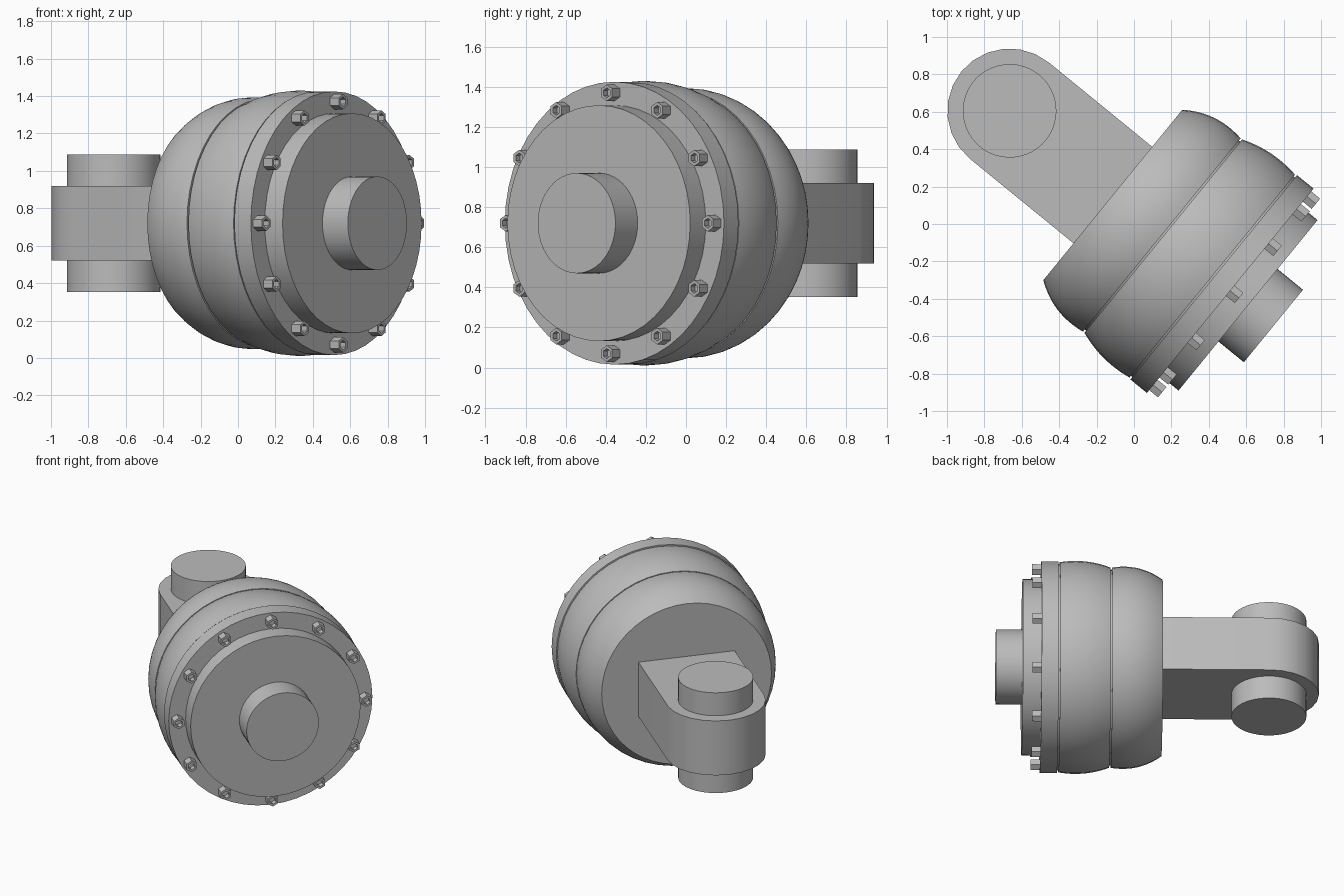
import bpy
import bmesh
from math import sin, cos, pi, radians
from mathutils import Matrix, Vector

cube = bpy.data.objects.get("Cube")
if cube:
    bpy.data.objects.remove(cube, do_unlink=True)

steel = bpy.data.materials.new("grey steel")
steel.use_nodes = True
GREY = (0.5, 0.5, 0.5, 1)
steel.diffuse_color = GREY
steel.node_tree.nodes["Principled BSDF"].inputs["Base Color"].default_value = GREY

# Assembly frame: origin at the pin centre, local x runs along the shaft axis
FRAME = Matrix.Translation((-0.665, 0.605, 0.72)) @ Matrix.Rotation(radians(-39.2), 4, "Z")
SEGMENTS = 48


def finish(name, bm):
    bmesh.ops.recalc_face_normals(bm, faces=bm.faces)
    mesh = bpy.data.meshes.new(name)
    bm.to_mesh(mesh)
    bm.free()
    mesh.materials.append(steel)
    obj = bpy.data.objects.new(name, mesh)
    bpy.context.collection.objects.link(obj)
    obj.matrix_world = FRAME
    bpy.ops.object.select_all(action="DESELECT")
    obj.select_set(True)
    bpy.context.view_layer.objects.active = obj
    bpy.ops.object.shade_smooth_by_angle(angle=radians(30))
    return obj


def revolve(name, profile, segments=SEGMENTS):
    """Turn (distance, radius) points about local x and cap both ends."""
    bm = bmesh.new()
    rings = []
    for s, r in profile:
        rings.append([bm.verts.new((s, r * sin(2 * pi * i / segments), r * cos(2 * pi * i / segments)))
                      for i in range(segments)])
    for a, b in zip(rings, rings[1:]):
        for i in range(segments):
            j = (i + 1) % segments
            bm.faces.new((a[i], a[j], b[j], b[i]))
    bm.faces.new(rings[0])
    bm.faces.new(rings[-1])
    return finish(name, bm)


def bulge(start, end, rise, steps=12):
    """Shallow arc between two profile points."""
    a, b = Vector(start), Vector(end)
    d = b - a
    normal = Vector((-d.y, d.x)).normalized()
    return [tuple(a + d * t + normal * rise * 4 * t * (1 - t)) for t in (k / steps for k in range(steps + 1))]


# Casing: two bulged lobes separated by thin grooves
casing = bulge((0.712, 0.588), (1.05, 0.667), 0.036)
casing += [(1.05, 0.652), (1.06, 0.652)]
casing += bulge((1.06, 0.667), (1.398, 0.7), 0.023)
casing += [(1.398, 0.688), (1.41, 0.688)]
revolve("casing", casing)

# Front flange, cover and shaft
revolve("flange", [(1.408, 0.705), (1.522, 0.705)])
revolve("cover", [(1.51, 0.588), (1.645, 0.588)])
revolve("shaft", [(1.63, 0.25), (1.82, 0.25)])

# Rear arm with a rounded end
bm = bmesh.new()
outline = [(0.333 * cos(a), 0.333 * sin(a)) for a in (pi / 2 + pi * k / 12 for k in range(13))]
outline += [(0.74, -0.333), (0.74, 0.333)]
base = bm.faces.new([bm.verts.new((x, y, -0.2)) for x, y in outline])
top = bmesh.ops.extrude_face_region(bm, geom=[base])
bmesh.ops.translate(bm, vec=(0, 0, 0.4), verts=[v for v in top["geom"] if isinstance(v, bmesh.types.BMVert)])
finish("rear_arm", bm)

# Upright pin through the arm
bm = bmesh.new()
bmesh.ops.create_cone(bm, cap_ends=True, segments=SEGMENTS, radius1=0.25, radius2=0.25, depth=0.737)
finish("pin", bm)

# Ring of hexagonal bolts with sunken sockets
for n in range(12):
    angle = 2 * pi * n / 12
    centre = Vector((1.55, 0.65 * sin(angle), 0.65 * cos(angle)))
    bm = bmesh.new()
    bmesh.ops.create_cone(bm, cap_ends=True, segments=6, radius1=0.041, radius2=0.041, depth=0.066,
                          matrix=Matrix.Rotation(pi / 2, 4, "Y"))
    bmesh.ops.rotate(bm, verts=bm.verts, matrix=Matrix.Rotation(pi / 6, 3, "X"))
    bmesh.ops.translate(bm, verts=bm.verts, vec=centre)
    face = max(bm.faces, key=lambda f: f.calc_center_median().x)
    bmesh.ops.inset_region(bm, faces=[face], thickness=0.016)
    socket = bmesh.ops.extrude_discrete_faces(bm, faces=[face])["faces"][0]
    bmesh.ops.translate(bm, verts=socket.verts, vec=(-0.035, 0, 0))
    finish(f"bolt_{n + 1}", bm)
